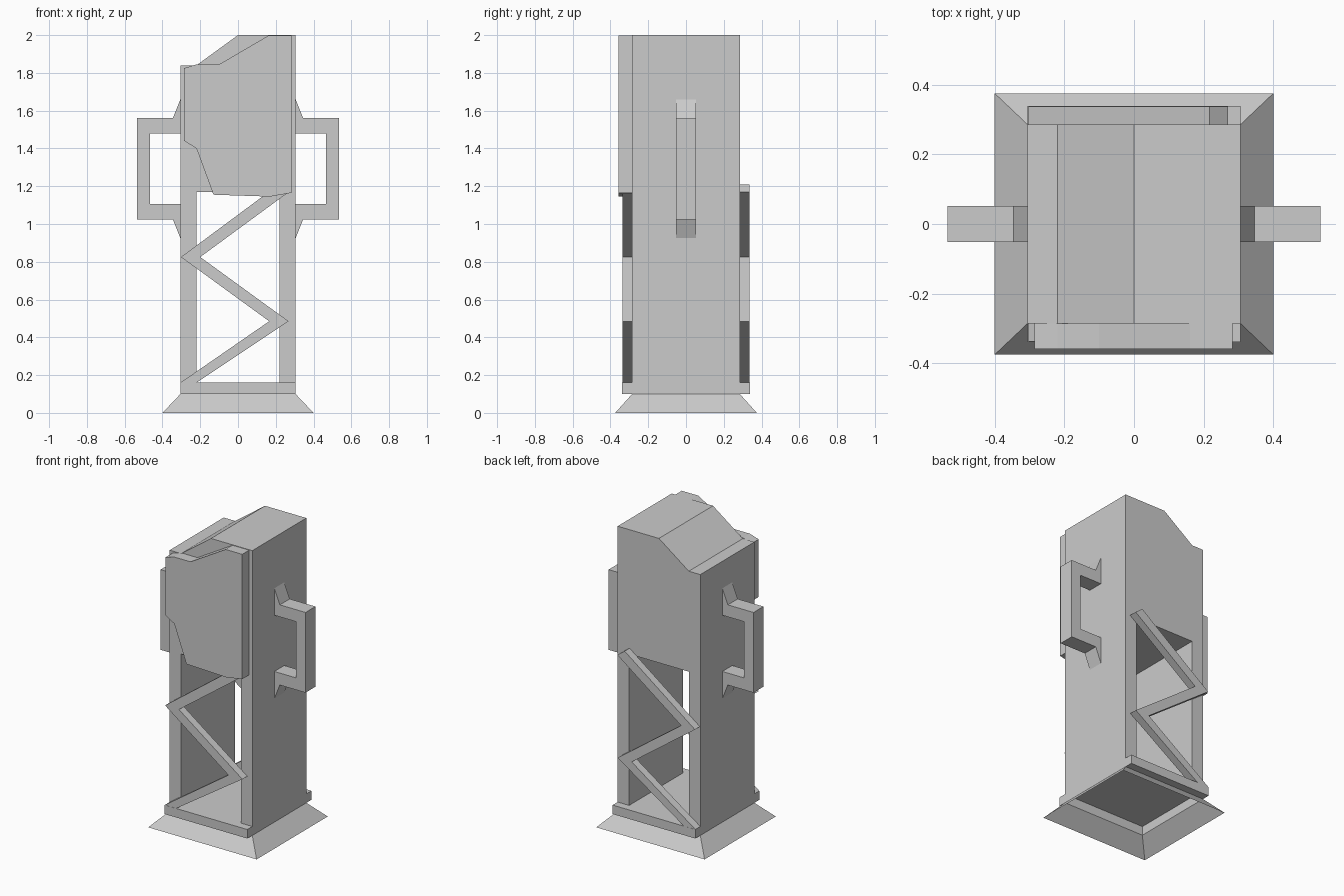
import bpy
import bmesh

if "Cube" in bpy.data.objects:
    bpy.data.objects.remove(bpy.data.objects["Cube"])


def finish(name, bm):
    mesh = bpy.data.meshes.new(name)
    bm.to_mesh(mesh)
    bm.free()
    obj = bpy.data.objects.new(name, mesh)
    bpy.context.collection.objects.link(obj)
    return obj


def prism(name, profile, y0, y1):
    """Closed x-z outline extruded along y."""
    bm = bmesh.new()
    face = bm.faces.new([bm.verts.new((x, y0, z)) for x, z in profile])
    ext = bmesh.ops.extrude_face_region(bm, geom=[face])
    moved = [v for v in ext["geom"] if isinstance(v, bmesh.types.BMVert)]
    bmesh.ops.translate(bm, verts=moved, vec=(0, y1 - y0, 0))
    bmesh.ops.recalc_face_normals(bm, faces=bm.faces)
    return finish(name, bm)


HX, HY = 0.305, 0.285   # half width and half depth of the body

# Base: flared skirt, short upright rim and floor, hollow underneath
bm = bmesh.new()
rings = []
for hx, hy, z in [(0.4, 0.375, 0), (HX, HY, 0.1), (HX, HY, 0.16)]:
    rings.append([bm.verts.new((sx * hx, sy * hy, z))
                  for sx, sy in [(-1, -1), (1, -1), (1, 1), (-1, 1)]])
for lower, upper in zip(rings, rings[1:]):
    for i in range(4):
        j = (i + 1) % 4
        bm.faces.new((lower[i], lower[j], upper[j], upper[i]))
bm.faces.new(rings[-1])
finish("base_skirt", bm)

# Body: side walls and upper block with sloped roof
prism("body", [(-HX, 0.16), (-0.22, 0.16), (-0.22, 1.17), (0.22, 1.17),
               (0.22, 0.16), (HX, 0.16), (HX, 2.0), (0, 2.0),
               (-0.22, 1.84), (-HX, 1.84)], -HY, HY)

# Zigzag braces and bottom bars, front and back
zigzag = [(-HX, 0.16), (0.165, 0.485), (-0.302, 0.825), (0.217, 1.21),
          (0.27, 1.17), (-0.2, 0.825), (0.268, 0.485), (-0.22, 0.16)]
bar = [(-HX, 0.1), (HX, 0.1), (HX, 0.16), (-HX, 0.16)]
for side, s in (("front", -1), ("back", 1)):
    prism(side + "_brace", zigzag, s * HY, s * 0.337)
    prism(side + "_bar", bar, s * HY, s * 0.338)

# Front cover plate with irregular outline
prism("front_plate", [(-0.285, 1.825), (-0.22, 1.845), (-0.1, 1.845),
                      (0.16, 1.997), (0.282, 1.997), (0.282, 1.165),
                      (0.17, 1.145), (-0.13, 1.155), (-0.22, 1.4),
                      (-0.285, 1.44)], -0.358, -HY)

# Side handles with flared feet
handle = [(HX, 1.66), (0.345, 1.56), (0.535, 1.56), (0.535, 1.025),
          (0.345, 1.025), (HX, 0.925), (HX, 1.105), (0.465, 1.105),
          (0.465, 1.48), (HX, 1.48)]
for side, s in (("left", -1), ("right", 1)):
    prism(side + "_handle", [(s * x, z) for x, z in handle], -0.052, 0.052)
